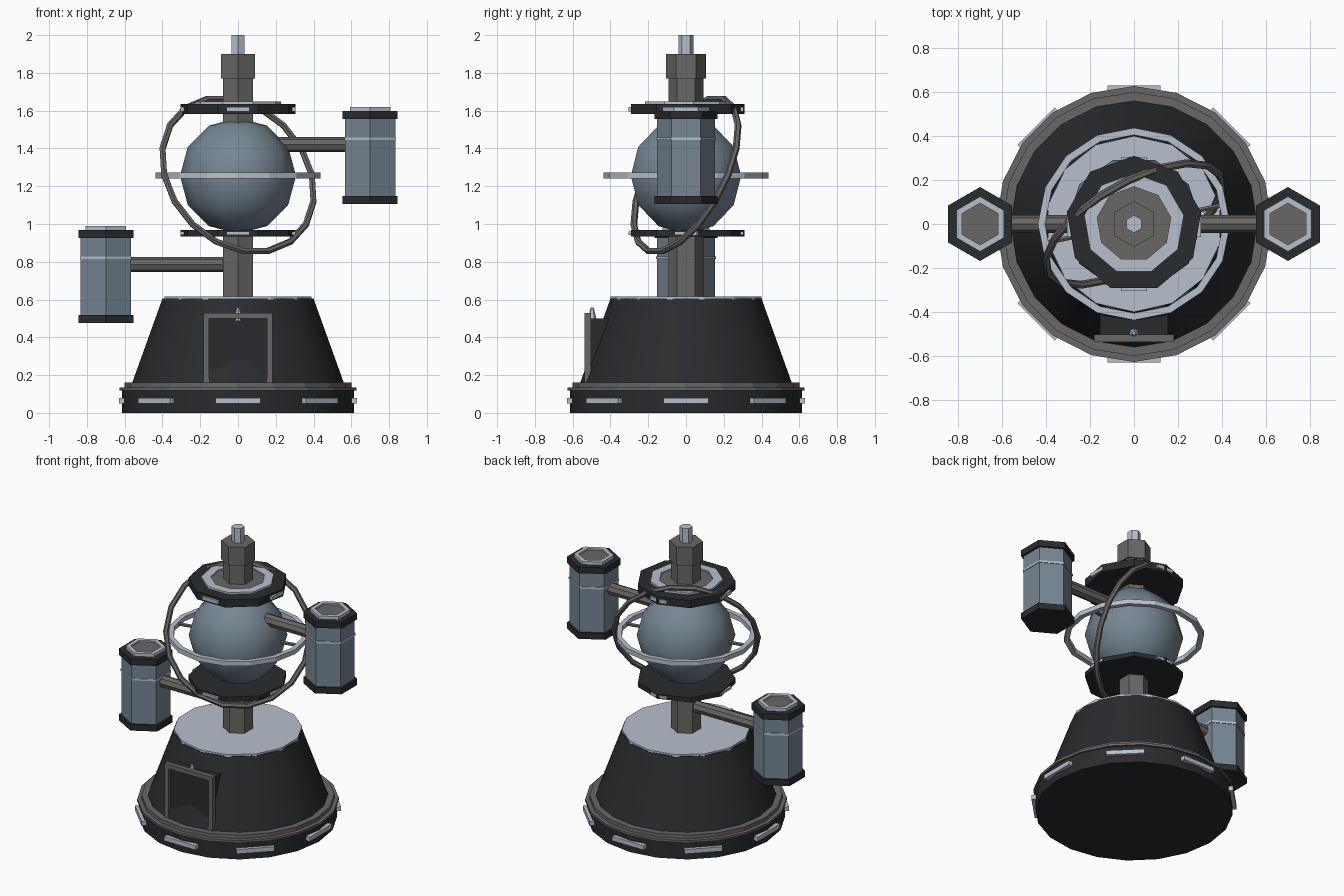
import bpy, math
from mathutils import Vector

if "Cube" in bpy.data.objects:
    bpy.data.objects.remove(bpy.data.objects["Cube"])


def material(name, rgb):
    m = bpy.data.materials.new(name)
    m.diffuse_color = (*rgb, 1)
    m.use_nodes = True
    m.node_tree.nodes["Principled BSDF"].inputs["Base Color"].default_value = m.diffuse_color
    return m


DARK = material("dark", (0.022, 0.024, 0.027))
STEEL = material("steel", (0.18, 0.24, 0.29))
LIGHT = material("light", (0.48, 0.53, 0.60))
GREY = material("grey", (0.14, 0.135, 0.13))


def finish(name, mat, smooth=False):
    o = bpy.context.object
    o.name = name
    o.data.materials.append(mat)
    if smooth:
        bpy.ops.object.shade_smooth_by_angle(angle=math.radians(40))
    return o


def prism(name, mat, r, z0, z1, sides=6, x=0, y=0, r_top=None, smooth=False):
    bpy.ops.mesh.primitive_cone_add(vertices=sides, radius1=r, radius2=r if r_top is None else r_top,
                                    depth=z1 - z0, location=(x, y, (z0 + z1) / 2))
    return finish(name, mat, smooth)


def box(name, mat, lo, hi):
    bpy.ops.mesh.primitive_cube_add(size=1, location=[(a + b) / 2 for a, b in zip(lo, hi)])
    bpy.context.object.scale = [b - a for a, b in zip(lo, hi)]
    return finish(name, mat)


def rod(name, mat, r, a, b, sides=8):
    a, b = Vector(a), Vector(b)
    bpy.ops.mesh.primitive_cylinder_add(vertices=sides, radius=r, depth=(b - a).length, location=(a + b) / 2)
    bpy.context.object.rotation_euler = (b - a).to_track_quat('Z', 'Y').to_euler()
    return finish(name, mat, True)


def flat_ring(name, mat, r_in, r_out, z0, z1, sides, x=0):
    """Rectangular section swept around z, first corner at +y."""
    verts, faces = [], []
    for i in range(sides):
        t = math.pi / 2 + math.tau * i / sides
        for r, z in ((r_in, z0), (r_out, z0), (r_out, z1), (r_in, z1)):
            verts.append((r * math.cos(t), r * math.sin(t), z))
        j = (i + 1) % sides
        for k in range(4):
            n = (k + 1) % 4
            faces.append((i * 4 + k, j * 4 + k, j * 4 + n, i * 4 + n))
    me = bpy.data.meshes.new(name)
    me.from_pydata(verts, [], faces)
    o = bpy.data.objects.new(name, me)
    o.location.x = x
    me.materials.append(mat)
    bpy.context.collection.objects.link(o)


def panels(name, count, r, z, size):
    """Light plates spaced around the axis."""
    for i in range(count):
        t = math.tau * i / count
        bpy.ops.mesh.primitive_cube_add(size=1, location=(r * math.cos(t), r * math.sin(t), z),
                                        rotation=(0, 0, t))
        bpy.context.object.scale = size
        finish(f"{name}_{i + 1}", LIGHT)


# Base: drum, stepped rim, tapered body and cap
prism("base_drum", DARK, 0.615, 0, 0.12, 20, smooth=True)
prism("base_rim", GREY, 0.627, 0.118, 0.134, 20)
prism("base_step", GREY, 0.60, 0.134, 0.16, 20)
prism("tapered_body", DARK, 0.56, 0.16, 0.605, 20, r_top=0.40, smooth=True)
prism("body_cap", LIGHT, 0.40, 0.60, 0.617, 14)
panels("base_panel", 8, 0.615, 0.065, (0.03, 0.24, 0.03))

# Doorway with frame and lamp
box("door_recess", DARK, (-0.155, -0.515, 0.16), (0.155, -0.40, 0.50))
for s in (-1, 1):
    box("door_post", GREY, (s * 0.168 - 0.015, -0.537, 0.16), (s * 0.168 + 0.015, -0.503, 0.53))
box("door_lintel", GREY, (-0.183, -0.537, 0.50), (0.183, -0.503, 0.53))
prism("door_lamp", LIGHT, 0.025, 0.49, 0.557, 6, y=-0.497, r_top=0.008)

# Central column and mast
prism("column", GREY, 0.093, 0.61, 1.78)
prism("mast_head", GREY, 0.105, 1.77, 1.90)
prism("mast_tip", LIGHT, 0.04, 1.90, 2.0)

# Sphere with collar plates above and below
bpy.ops.mesh.primitive_uv_sphere_add(segments=10, ring_count=6, radius=0.307, location=(0, 0, 1.255),
                                     rotation=(0, 0, math.pi / 2))
finish("sphere", STEEL)
bpy.ops.object.shade_smooth()
prism("lower_plate", DARK, 0.31, 0.935, 0.967, 9)
prism("upper_plate", DARK, 0.31, 1.582, 1.635, 9)
flat_ring("upper_plate_ring", LIGHT, 0.17, 0.23, 1.63, 1.648, 9)
prism("upper_plate_disc", GREY, 0.175, 1.63, 1.64, 9)
panels("lower_plate_panel", 4, 0.295, 0.951, (0.02, 0.12, 0.016))
panels("upper_plate_panel", 4, 0.295, 1.608, (0.02, 0.12, 0.024))

# Level ring on struts, and the tilted ring
flat_ring("level_ring", LIGHT, 0.405, 0.437, 1.241, 1.273, 16)
for i in range(2):
    t = math.radians(12) + i * math.pi
    d = Vector((math.cos(t), math.sin(t), 0))
    up = Vector((0, 0, 1.257))
    rod("ring_strut", GREY, 0.012, d * 0.25 + up, d * 0.415 + up, 6)
bpy.ops.mesh.primitive_torus_add(major_segments=18, minor_segments=6, major_radius=0.45,
                                 minor_radius=0.018, location=(0, 0, 1.26))
bpy.context.object.rotation_euler = Vector((-0.45, 0.79, -0.42)).to_track_quat('Z', 'Y').to_euler()
finish("tilted_ring", GREY, True)

# Hexagonal canisters on arms
for side, x, z, arm_z in (("left", -0.70, 0.475, 0.785), ("right", 0.70, 1.105, 1.42)):
    rod(f"{side}_arm", GREY, 0.04, (0, 0, arm_z), (x * 0.9, 0, arm_z))
    prism(f"{side}_canister", STEEL, 0.153, z + 0.03, z + 0.46, x=x)
    prism(f"{side}_canister_base", DARK, 0.168, z, z + 0.042, x=x)
    prism(f"{side}_canister_lid", DARK, 0.168, z + 0.45, z + 0.493, x=x)
    flat_ring(f"{side}_canister_band", LIGHT, 0.14, 0.158, z + 0.34, z + 0.354, 6, x)
    flat_ring(f"{side}_lid_ring", LIGHT, 0.095, 0.125, z + 0.49, z + 0.515, 6, x)
    prism(f"{side}_lid_disc", GREY, 0.1, z + 0.49, z + 0.505, x=x)
